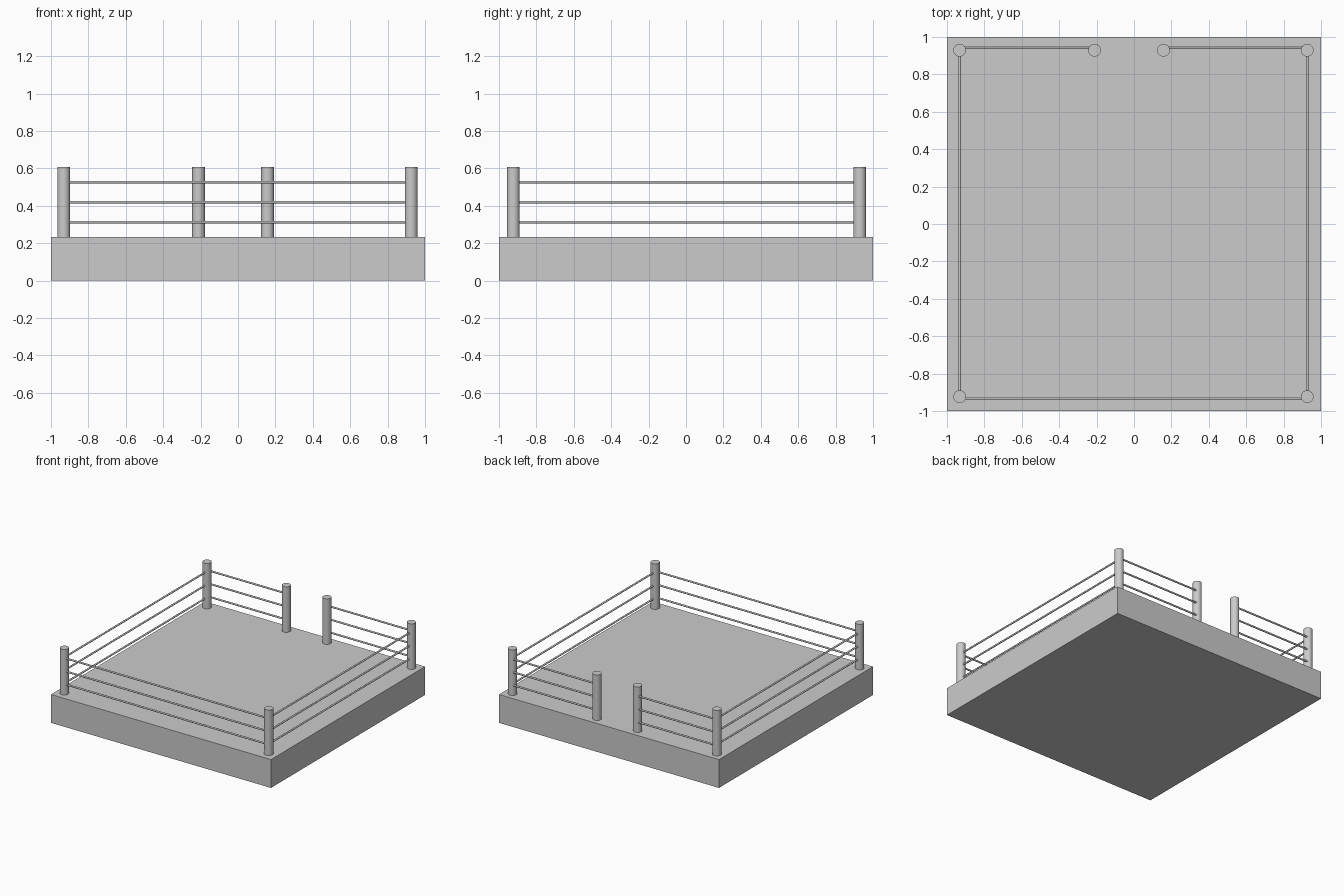
import bpy
from mathutils import Vector

if "Cube" in bpy.data.objects:
    bpy.data.objects.remove(bpy.data.objects["Cube"])

DECK = 0.233          # top of platform
POST_TOP = 0.607
POST_R = 0.034
ROPE_R = 0.007
ROPE_HEIGHTS = (0.313, 0.42, 0.527)
LEFT, RIGHT, FRONT, BACK = -0.932, 0.926, -0.923, 0.929
GATE_L, GATE_R = -0.211, 0.158


def rod(name, a, b, radius, sides):
    """Smooth capped cylinder running from a to b."""
    a, b = Vector(a), Vector(b)
    bpy.ops.mesh.primitive_cylinder_add(
        vertices=sides, radius=radius, depth=(b - a).length, location=(a + b) / 2,
        rotation=(b - a).to_track_quat('Z', 'Y').to_euler())
    bpy.context.object.name = name
    bpy.ops.object.shade_smooth_by_angle()


# Platform
bpy.ops.mesh.primitive_cube_add(size=1, location=(0, 0, DECK / 2))
platform = bpy.context.object
platform.name = "platform"
platform.scale = (2, 2, DECK)

# Corner posts and the two posts beside the back opening
posts = {
    "front_left_post": (LEFT, FRONT), "front_right_post": (RIGHT, FRONT),
    "back_left_post": (LEFT, BACK), "back_right_post": (RIGHT, BACK),
    "gate_left_post": (GATE_L, BACK), "gate_right_post": (GATE_R, BACK),
}
for name, (x, y) in posts.items():
    rod(name, (x, y, DECK), (x, y, POST_TOP), POST_R, 32)

# Three ropes per side; the back side is split by the opening
BACK_ROPE, FRONT_ROPE = 0.946, -0.932
ropes = {
    "front_rope": ((LEFT, FRONT_ROPE), (RIGHT, FRONT_ROPE)),
    "left_rope": ((LEFT, FRONT), (LEFT, BACK)),
    "right_rope": ((RIGHT, FRONT), (RIGHT, BACK)),
    "back_left_rope": ((LEFT, BACK_ROPE), (GATE_L, BACK_ROPE)),
    "back_right_rope": ((GATE_R, BACK_ROPE), (RIGHT, BACK_ROPE)),
}
for name, (a, b) in ropes.items():
    for i, z in enumerate(ROPE_HEIGHTS, 1):
        rod(f"{name}_{i}", (*a, z), (*b, z), ROPE_R, 16)
